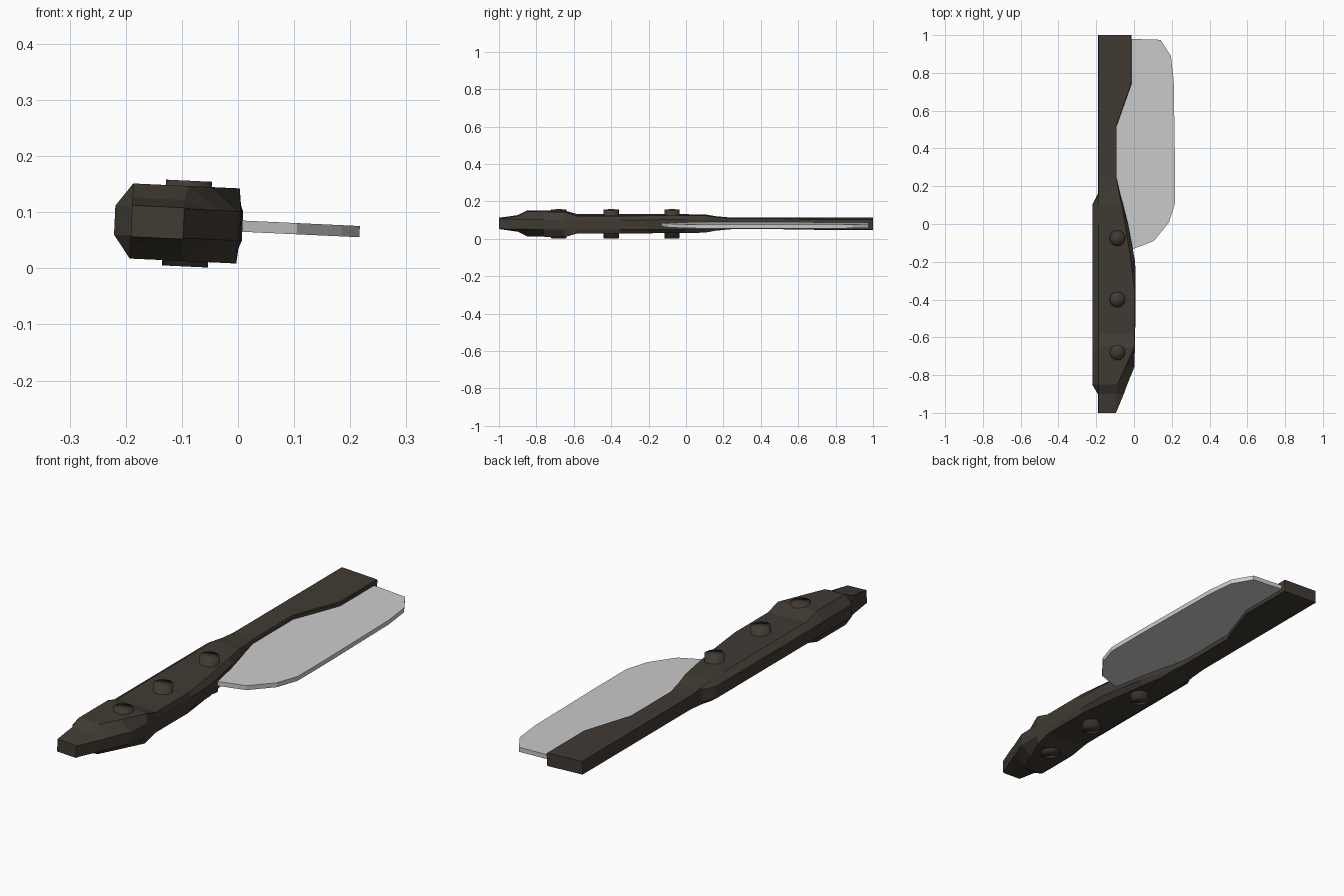
import bpy, bmesh, math

if "Cube" in bpy.data.objects:
    bpy.data.objects.remove(bpy.data.objects["Cube"])

TILT = 0.0465          # whole model leans slightly around its long axis
LIFT = 0.0755


def material(name, rgba):
    m = bpy.data.materials.new(name)
    m.diffuse_color = rgba
    m.use_nodes = True
    m.node_tree.nodes["Principled BSDF"].inputs["Base Color"].default_value = m.diffuse_color
    return m


dark = material("dark brown", (0.052, 0.043, 0.033, 1))
steel = material("pale steel", (0.60, 0.60, 0.60, 0.88))


def finish(name, bm, mat, smooth=False):
    bmesh.ops.recalc_face_normals(bm, faces=bm.faces[:])
    for f in bm.faces:
        f.smooth = smooth
    me = bpy.data.meshes.new(name)
    bm.to_mesh(me)
    bm.free()
    me.materials.append(mat)
    ob = bpy.data.objects.new(name, me)
    bpy.context.collection.objects.link(ob)
    ob.rotation_euler.y = TILT
    ob.location.z = LIFT
    return ob


# Handle and spine: eight-sided sections lofted along y
# y, left side, left top edge, right top edge, right side, half thickness
SECTIONS = [
    (-1.00, -0.19, -0.19, -0.097, -0.097, 0.028),
    (-0.90, -0.19, -0.19, -0.097, -0.055, 0.042),
    (-0.85, -0.22, -0.19, -0.092, -0.037, 0.067),
    (-0.76, -0.22, -0.19, -0.050, 0.000, 0.067),
    (-0.65, -0.22, -0.19, 0.000, 0.004, 0.067),
    (-0.58, -0.22, -0.19, 0.000, 0.005, 0.047),
    (-0.35, -0.22, -0.19, 0.000, 0.008, 0.047),
    (-0.20, -0.22, -0.19, -0.018, 0.005, 0.047),
    (0.00, -0.22, -0.19, -0.050, -0.033, 0.047),
    (0.10, -0.22, -0.19, -0.068, -0.058, 0.046),
    (0.16, -0.19, -0.19, -0.080, -0.075, 0.036),
    (0.24, -0.19, -0.19, -0.095, -0.093, 0.029),
    (0.52, -0.19, -0.19, -0.095, -0.093, 0.029),
    (0.74, -0.19, -0.19, -0.018, -0.015, 0.029),
    (1.00, -0.19, -0.19, -0.018, -0.015, 0.029),
]
MID = 0.026
bm = bmesh.new()
rings = []
for y, ls, lt, rt, rs, h in SECTIONS:
    upper = [(ls, MID), (lt, h), (rt, h), (rs, MID)]
    ring = upper + [(x, -z) for x, z in reversed(upper)]
    rings.append([bm.verts.new((x, y, z)) for x, z in ring])
for a, b in zip(rings, rings[1:]):
    for i in range(8):
        j = (i + 1) % 8
        bm.faces.new((a[i], a[j], b[j], b[i]))
bm.faces.new(rings[0])
bm.faces.new(rings[-1])
finish("handle", bm, dark)

# Blade: extruded outline whose inner edge is hidden in the spine
OUTLINE = [(-0.13, 0.98), (-0.02, 0.98), (0.14, 0.975), (0.195, 0.89),
           (0.21, 0.76), (0.217, 0.30), (0.217, 0.11), (0.185, 0.01),
           (0.105, -0.09), (-0.005, -0.132), (-0.13, -0.132)]
bm = bmesh.new()
face = bm.faces.new([bm.verts.new((x, y, -0.01)) for x, y in OUTLINE])
out = bmesh.ops.extrude_face_region(bm, geom=[face])
bmesh.ops.translate(bm, vec=(0, 0, 0.02),
                    verts=[v for v in out["geom"] if isinstance(v, bmesh.types.BMVert)])
finish("blade", bm, steel)

# Rivets: pins right through the handle
for i, y in enumerate((-0.68, -0.40, -0.075)):
    bm = bmesh.new()
    bmesh.ops.create_cone(bm, cap_ends=True, segments=16, radius1=0.041,
                          radius2=0.041, depth=0.153)
    bmesh.ops.translate(bm, vec=(-0.091, y, 0), verts=bm.verts[:])
    finish("rivet_%d" % (i + 1), bm, dark, smooth=True)
